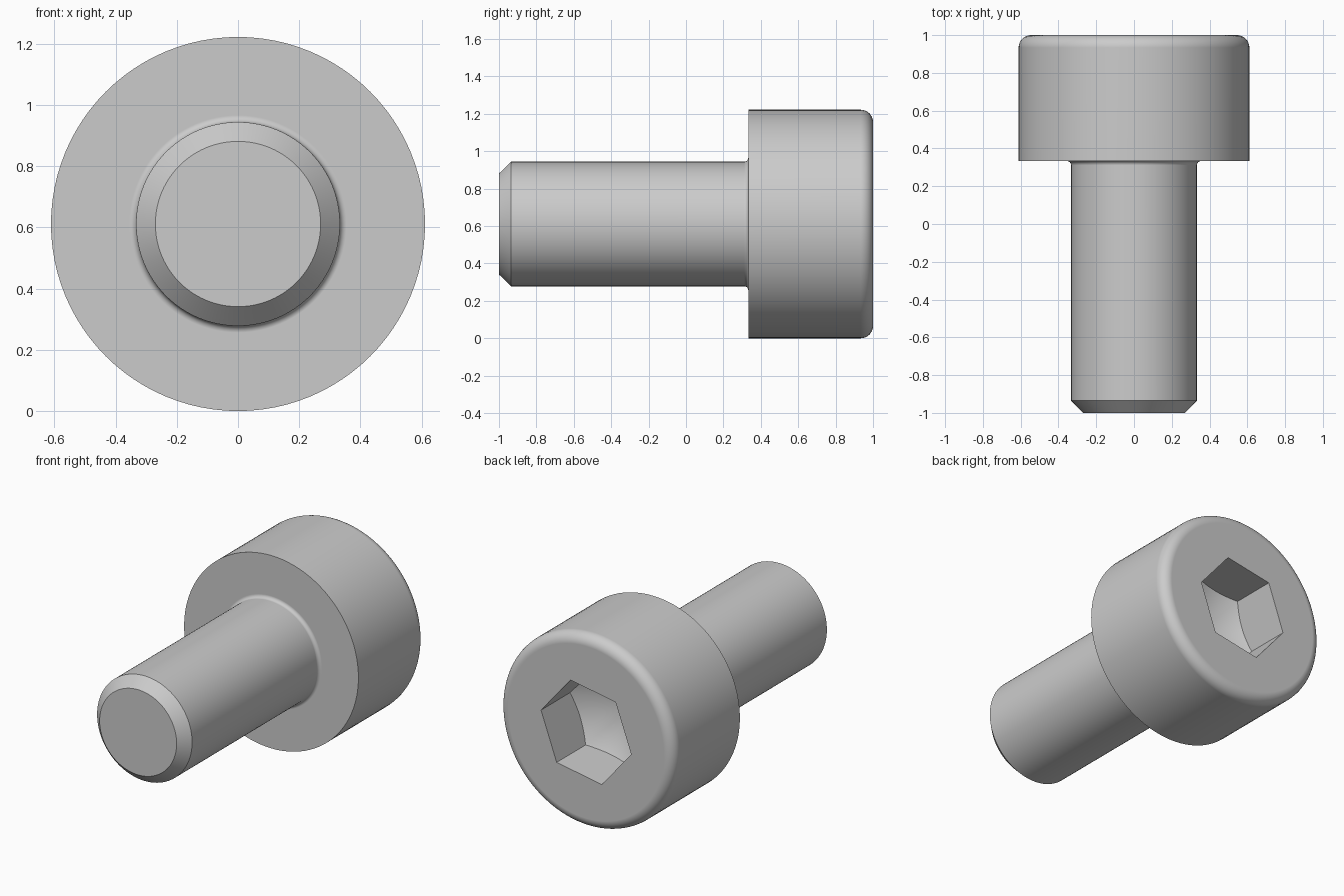
import bpy, bmesh
from math import pi, sin, cos, sqrt, radians
from mathutils import Matrix

SIDES = 96
HEAD_R, SHAFT_R, TIP_R = 0.611, 0.333, 0.27
HEAD_BASE, TIP_BEVEL = 0.333, -0.935
ROUND, FILLET = 0.066, 0.022
HEX_R, HEX_DEPTH, HEX_TURN = 0.321, 0.289, radians(-10)

cube = bpy.data.objects.get("Cube")
if cube:
    bpy.data.objects.remove(cube, do_unlink=True)

steel = bpy.data.materials.new("steel_grey")
steel.use_nodes = True
steel.diffuse_color = (0.6, 0.6, 0.6, 1)
steel.node_tree.nodes["Principled BSDF"].inputs["Base Color"].default_value = (0.6, 0.6, 0.6, 1)


def arc(r, y, radius, start, end, steps=8):
    """Points of a rounded corner in (radius, y) space."""
    angles = [radians(start + (end - start) * i / steps) for i in range(steps + 1)]
    return [(r + radius * cos(a), y + radius * sin(a)) for a in angles]


def lathe(name, profile, sides=SIDES, turn=0):
    """Revolve (radius, y) points around the y axis and cap the open ends."""
    bm = bmesh.new()
    spin = [Matrix.Rotation(turn + 2 * pi * i / sides, 3, 'Y') for i in range(sides)]
    rings = []
    for r, y in profile:
        if r == 0:
            rings.append([bm.verts.new((0, y, 0))] * sides)
        else:
            rings.append([bm.verts.new(m @ Matrix.Translation((r, y, 0)).translation) for m in spin])
    for a, b in zip(rings, rings[1:]):
        for i in range(sides):
            j = (i + 1) % sides
            corners = dict.fromkeys((a[i], a[j], b[j], b[i]))
            bm.faces.new(list(corners))
    for ring in (rings[0], rings[-1]):
        if ring[0] != ring[1]:
            bm.faces.new(ring)
    bmesh.ops.recalc_face_normals(bm, faces=bm.faces)
    mesh = bpy.data.meshes.new(name)
    bm.to_mesh(mesh)
    bm.free()
    mesh.materials.append(steel)
    obj = bpy.data.objects.new(name, mesh)
    bpy.context.collection.objects.link(obj)
    obj.location.z = HEAD_R
    return obj


def select(obj):
    bpy.ops.object.select_all(action='DESELECT')
    obj.select_set(True)
    bpy.context.view_layer.objects.active = obj


def boolean(target, tool, operation):
    """Apply a boolean and discard its tool."""
    select(target)
    mod = target.modifiers.new("cut", 'BOOLEAN')
    mod.object, mod.operation, mod.solver = tool, operation, 'EXACT'
    bpy.ops.object.modifier_apply(modifier=mod.name)
    bpy.data.objects.remove(tool, do_unlink=True)


# Screw body: bevelled tip, shaft, filleted neck, rounded head
body = lathe("cap_screw",
             [(TIP_R, -1), (SHAFT_R, TIP_BEVEL)]
             + arc(SHAFT_R + FILLET, HEAD_BASE - FILLET, FILLET, 180, 90)
             + [(HEAD_R, HEAD_BASE)]
             + arc(HEAD_R - ROUND, 1 - ROUND, ROUND, 0, 90))

# Hexagonal socket with a drilled conical bottom
floor = 1 - HEX_DEPTH
socket = lathe("socket_cutter", [(HEX_R, 0.3), (HEX_R, 1.1)], 6, HEX_TURN)
drill = lathe("drill_cutter", [(0, floor - HEX_R / sqrt(3)), (HEX_R + 0.001, floor), (HEX_R + 0.001, 1.2)])
boolean(socket, drill, 'INTERSECT')
boolean(body, socket, 'DIFFERENCE')

# Smooth curved surfaces, crisp edges, flat faces kept flat
select(body)
bpy.ops.object.shade_smooth_by_angle(angle=radians(30))
weighted = body.modifiers.new("flat_faces", 'WEIGHTED_NORMAL')
weighted.keep_sharp = True
